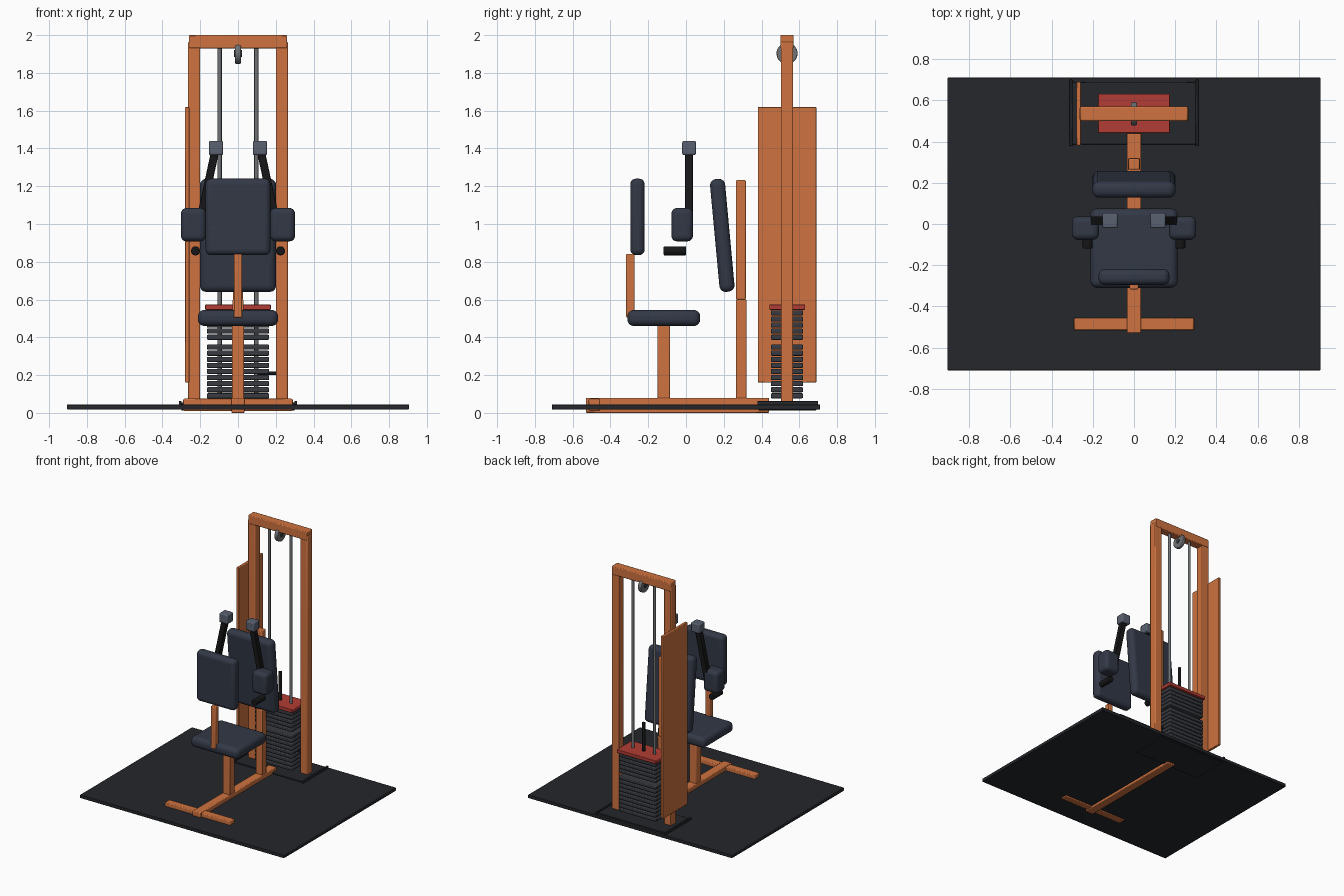
import bpy, math
from mathutils import Vector

if "Cube" in bpy.data.objects:
    bpy.data.objects.remove(bpy.data.objects["Cube"])


def mat(name, r, g, b):
    m = bpy.data.materials.new(name)
    m.diffuse_color = (r, g, b, 1)
    m.use_nodes = True
    m.node_tree.nodes["Principled BSDF"].inputs["Base Color"].default_value = m.diffuse_color
    return m


ORANGE = mat("orange_paint", 0.62, 0.17, 0.05)
PAD = mat("navy_vinyl", 0.032, 0.04, 0.062)
RUBBER = mat("black_rubber", 0.018, 0.02, 0.024)
BLACK = mat("black_metal", 0.008, 0.008, 0.009)
IRON = mat("dark_iron", 0.04, 0.043, 0.052)
STEEL = mat("steel", 0.16, 0.17, 0.18)
CAP = mat("grey_cap", 0.1, 0.12, 0.16)
RED = mat("red_plate", 0.45, 0.045, 0.035)


def finish(name, m, bevel, seg):
    o = bpy.context.object
    o.name = name
    o.data.materials.append(m)
    if bevel:
        b = o.modifiers.new("bevel", 'BEVEL')
        b.width, b.segments, b.limit_method = bevel, seg, 'ANGLE'
    bpy.ops.object.shade_smooth_by_angle(angle=math.radians(35))
    return o


def box(name, x, y, z, m, bevel=0.006, seg=2, rot=(0, 0, 0)):
    """Box from (min, max) ranges, rotated about its centre."""
    c = [(a + b) / 2 for a, b in (x, y, z)]
    bpy.ops.mesh.primitive_cube_add(size=1, location=c, rotation=rot)
    o = bpy.context.object
    o.scale = [b - a for a, b in (x, y, z)]
    bpy.ops.object.transform_apply(location=False, rotation=False, scale=True)
    return finish(name, m, bevel, seg)


def rod(name, p, q, r, m, bevel=0, verts=24):
    p, q = Vector(p), Vector(q)
    d = q - p
    bpy.ops.mesh.primitive_cylinder_add(vertices=verts, radius=r, depth=d.length, location=(p + q) / 2,
                                        rotation=d.to_track_quat('Z', 'Y').to_euler())
    return finish(name, m, bevel, 2)


# Floor mat and base
box("floor_mat", (-.905, .905), (-.71, .71), (.018, .045), RUBBER, .004)
box("base_spine", (-.035, .035), (-.53, .44), (0, .08), ORANGE)
box("front_crossbar", (-.29, .29), (-.515, -.455), (.01, .075), ORANGE)
box("stack_base_plate", (-.3, .3), (.385, .69), (.012, .055), RUBBER, .004)

# Seat, chest pad and back pad with their posts
box("seat_post", (-.032, .032), (-.15, -.085), (.07, .47), ORANGE)
box("seat", (-.212, .212), (-.31, .075), (.46, .545), PAD, .034, 5)
box("chest_pad_post", (-.021, .021), (-.317, -.272), (.505, .842), ORANGE)
box("chest_pad", (-.172, .172), (-.295, -.219), (.835, 1.24), PAD, .03, 5)
box("back_post_lower", (-.03, .03), (.264, .32), (.07, .6), ORANGE)
box("back_post_upper", (-.027, .027), (.264, .317), (.6, 1.232), ORANGE)
box("back_pad", (-.202, .202), (.152, .232), (.64, 1.24), PAD, .034, 5, (math.radians(5.3), 0, 0))

# Mirrored parts: press arms, frame uprights, guide rods, base rails
for s, side in ((-1, "left"), (1, "right")):
    def span(a, b):
        return tuple(sorted((s * a, s * b)))
    box("arm_pad_" + side, span(.17, .302), (-.077, .037), (.908, 1.085), PAD, .03, 5)
    rod("hand_grip_" + side, (s * .225, -.118, .858), (s * .225, 0, .858), .024, BLACK, .004)
    a, b = Vector((s * .215, .015, .95)), Vector((s * .118, .015, 1.4))
    h = (b - a).length / 2
    c = (a + b) / 2
    box("press_arm_" + side, (c.x - .021, c.x + .021), (-.006, .036), (c.z - h, c.z + h), BLACK, .004, 2,
        (0, math.atan2(b.x - a.x, b.z - a.z), 0))
    box("arm_cap_" + side, span(.079, .154), (-.02, .053), (1.365, 1.44), CAP, .008)
    box("frame_upright_" + side, span(.2, .264), (.502, .567), (.05, 1.965), ORANGE)
    rod("guide_rod_" + side, (s * .097, .535, .05), (s * .097, .535, 1.935), .011, STEEL)
    box("base_rail_" + side, span(.298, .313), (.378, .7), (.018, .063), RUBBER, .003)

# Top beam and pulley
box("top_beam", (-.26, .26), (.5, .57), (1.93, 2.0), ORANGE)
rod("pulley_wheel", (-.015, .535, 1.903), (.015, .535, 1.903), .056, STEEL, .006, 32)
rod("pulley_hub", (-.02, .535, 1.903), (.02, .535, 1.903), .018, IRON)

# Weight stack: nine resting plates, a gap, five lifted plates
for i in range(14):
    z = .077 + i * .0322 + (.02 if i > 8 else 0)
    box("weight_plate_%02d" % (i + 1), (-.165, .165), (.449, .62), (z, z + .027), IRON, .006)
box("stack_top_plate", (-.174, .174), (.441, .631), (.546, .574), RED, .004)
rod("stack_centre_rod", (0, .535, .06), (0, .535, .8), .012, BLACK)
rod("selector_pin", (.1, .535, .21), (.205, .535, .21), .01, BLACK)

# Side shroud
box("side_panel", (-.28, -.258), (.38, .69), (.16, 1.62), ORANGE, .004)
